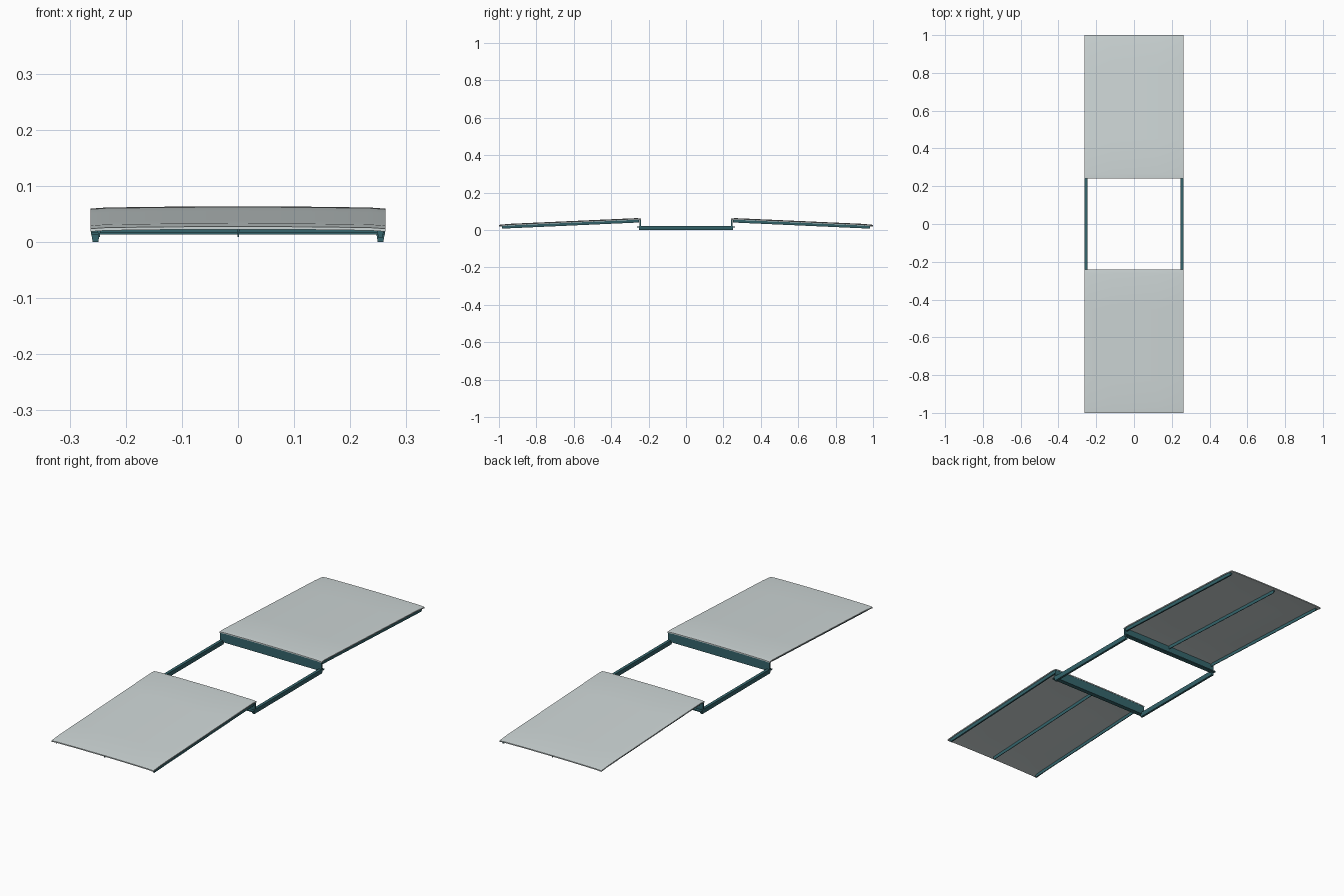
import bpy, bmesh

if "Cube" in bpy.data.objects:
    bpy.data.objects.remove(bpy.data.objects["Cube"])


def material(name, color):
    m = bpy.data.materials.new(name)
    m.diffuse_color = color
    m.use_nodes = True
    m.node_tree.nodes["Principled BSDF"].inputs["Base Color"].default_value = m.diffuse_color
    return m


GREY = material("pale_grey", (0.62, 0.68, 0.68, 1))
TEAL = material("dark_teal", (0.035, 0.13, 0.15, 1))


def finish(bm, name, mat, smooth=False):
    bmesh.ops.recalc_face_normals(bm, faces=bm.faces)
    me = bpy.data.meshes.new(name)
    bm.to_mesh(me)
    bm.free()
    ob = bpy.data.objects.new(name, me)
    bpy.context.collection.objects.link(ob)
    me.materials.append(mat)
    if smooth:
        bpy.ops.object.select_all(action='DESELECT')
        ob.select_set(True)
        bpy.context.view_layer.objects.active = ob
        bpy.ops.object.shade_smooth_by_angle(angle=0.7)
    return ob


def loft(name, sections, mat, smooth=False):
    """Bridge closed sections and cap both ends."""
    bm = bmesh.new()
    rings = [[bm.verts.new(p) for p in s] for s in sections]
    n = len(rings[0])
    for a, b in zip(rings, rings[1:]):
        for i in range(n):
            j = (i + 1) % n
            bm.faces.new((a[i], a[j], b[j], b[i]))
    bm.faces.new(rings[0])
    bm.faces.new(rings[-1])
    return finish(bm, name, mat, smooth)


def bar(name, x0, x1, y0, y1, z0, z1):
    return loft(name, [[(x0, y, z0), (x1, y, z0), (x1, y, z1), (x0, y, z1)]
                       for y in (y0, y1)], TEAL)


def panel_z(y):
    return 0.0625 - 0.034 * (abs(y) - 0.24) / 0.76


def panel(name, s):
    # thin, slightly crowned sloping sheet
    bm = bmesh.new()
    ys = [0.24, 0.265, 0.45, 0.64, 0.83, 0.94, 1.0]
    drop = [0.003, 0, 0, 0, 0, 0, 0.003]
    xs = [-0.263, -0.235, -0.12, 0, 0.12, 0.235, 0.263]
    rise = [-0.002, 0, 0.0015, 0.002, 0.0015, 0, -0.002]
    top, low = [], []
    for y, d in zip(ys, drop):
        row = [(x, s * y, panel_z(y) - d + r) for x, r in zip(xs, rise)]
        top.append([bm.verts.new(p) for p in row])
        low.append([bm.verts.new((x, v, z - 0.005)) for x, v, z in row])
    m, n = len(ys), len(xs)
    for g in (top, low):
        for i in range(m - 1):
            for j in range(n - 1):
                bm.faces.new((g[i][j], g[i][j + 1], g[i + 1][j + 1], g[i + 1][j]))
    rim = [(0, j) for j in range(n)] + [(i, n - 1) for i in range(1, m)]
    rim += [(m - 1, j) for j in range(n - 2, -1, -1)] + [(i, 0) for i in range(m - 2, 0, -1)]
    for (a, b), (c, d) in zip(rim, rim[1:] + rim[:1]):
        bm.faces.new((top[a][b], top[c][d], low[c][d], low[a][b]))
    finish(bm, name, GREY, True)


def rib(name, s, x, w, h):
    # sloping stiffener under the sheet with a tapered section
    secs = []
    for y in (0.25, 0.985):
        z = panel_z(y) - 0.005
        secs.append([(x - w, s * y, z), (x + w, s * y, z),
                     (x + w * 0.7, s * y, z - h), (x - w * 0.3, s * y, z - h)])
    loft(name, secs, TEAL)


for s, end in ((-1, "front"), (1, "back")):
    panel(end + "_ramp_panel", s)
    rib(end + "_right_side_beam", s, 0.253, 0.007, 0.017)
    rib(end + "_centre_rib", s, 0.0, 0.0025, 0.015)
    rib(end + "_left_rib", s, -0.248, 0.003, 0.015)
    # upright wall and flange at the inner edge
    bar(end + "_step_wall", -0.262, 0.262, s * 0.241, s * 0.248, 0.013, 0.056)
    bar(end + "_step_flange", -0.262, 0.262, s * 0.241, s * 0.262, 0.013, 0.018)

# low rails joining the two ramps
for s, side in ((-1, "left"), (1, "right")):
    c = s * 0.254
    prof = [(-0.005, 0), (0.005, 0), (0.007, 0.012), (0.007, 0.021),
            (-0.007, 0.021), (-0.007, 0.012)]
    loft(side + "_rail", [[(c + x, y, z) for x, z in prof] for y in (-0.25, 0.25)], TEAL)
